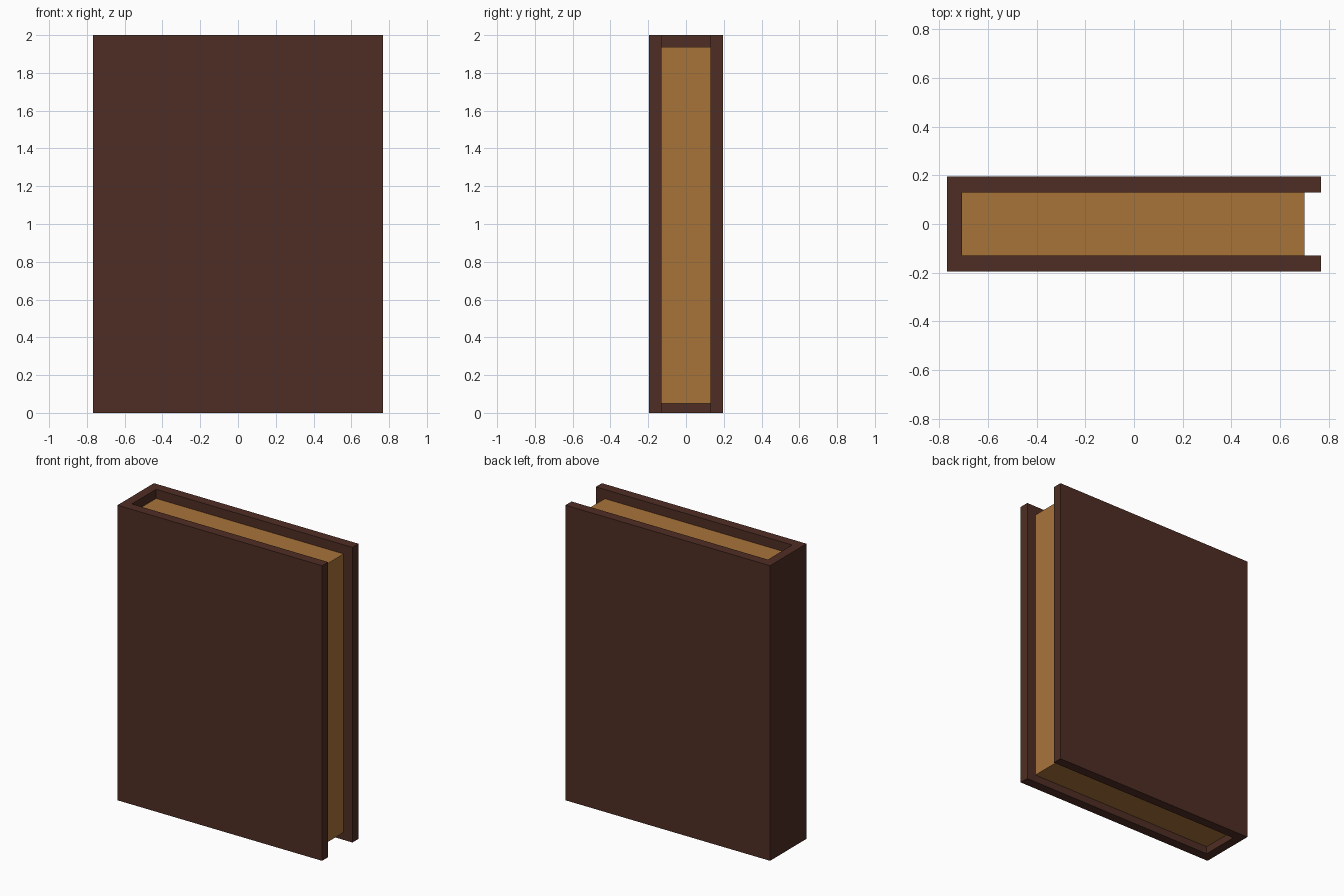
import bpy, bmesh

if "Cube" in bpy.data.objects:
    bpy.data.objects.remove(bpy.data.objects["Cube"])


def material(name, color):
    m = bpy.data.materials.new(name)
    m.diffuse_color = (*color, 1)
    m.use_nodes = True
    m.node_tree.nodes["Principled BSDF"].inputs["Base Color"].default_value = m.diffuse_color
    return m


def extrude_profile(name, points, z0, z1, mat):
    """Extrude a flat xy outline from z0 up to z1."""
    bm = bmesh.new()
    face = bm.faces.new([bm.verts.new((x, y, z0)) for x, y in points])
    top = bmesh.ops.extrude_face_region(bm, geom=[face])["geom"]
    bmesh.ops.translate(bm, vec=(0, 0, z1 - z0),
                        verts=[v for v in top if isinstance(v, bmesh.types.BMVert)])
    bmesh.ops.recalc_face_normals(bm, faces=bm.faces)
    mesh = bpy.data.meshes.new(name)
    bm.to_mesh(mesh)
    bm.free()
    mesh.materials.append(mat)
    obj = bpy.data.objects.new(name, mesh)
    bpy.context.collection.objects.link(obj)
    return obj


leather = material("dark brown cover", (0.078, 0.027, 0.018))
paper = material("aged tan paper", (0.395, 0.172, 0.042))

X, Y = 0.767, 0.195        # outer half sizes of the book
SPINE, PAGE = -0.705, 0.13  # inner face of spine, half thickness of pages
EDGE = 0.70                # fore edge of the pages

# Cover: two boards and spine as one U-shaped outline
extrude_profile("book_cover", [(-X, -Y), (X, -Y), (X, -PAGE), (SPINE, -PAGE),
                               (SPINE, PAGE), (X, PAGE), (X, Y), (-X, Y)], 0, 2, leather)

# Page block, set in from the cover at the open edges
extrude_profile("page_block", [(SPINE, -PAGE), (EDGE, -PAGE), (EDGE, PAGE), (SPINE, PAGE)],
                0.05, 1.938, paper)
